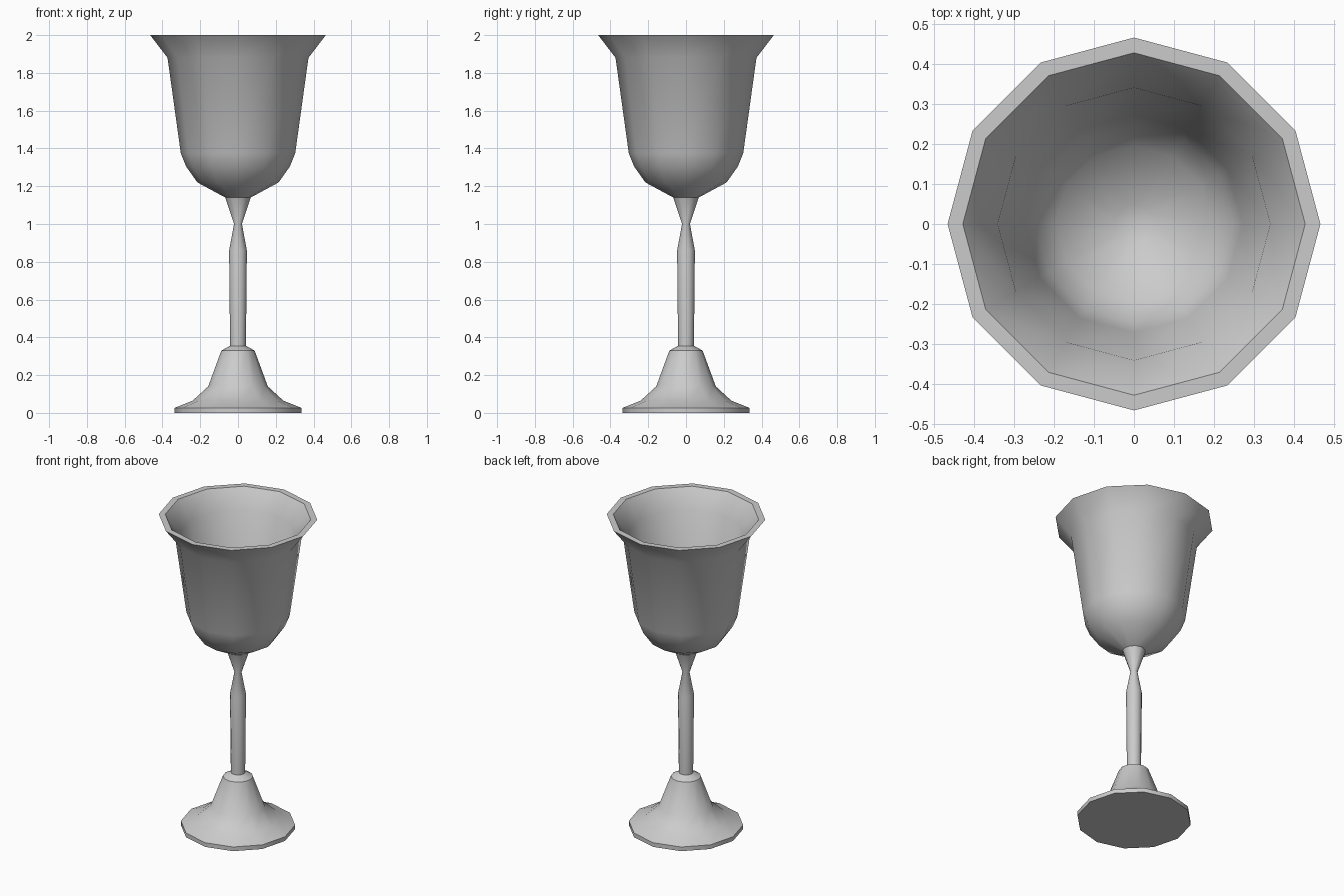
import bpy, bmesh, math

if "Cube" in bpy.data.objects:
    bpy.data.objects.remove(bpy.data.objects["Cube"])

SIDES = 12


def lathe(name, profile):
    """Revolve (radius, z) points, ordered so that faces point outward."""
    bm = bmesh.new()
    rings = []
    for r, z in profile:
        if r == 0:
            rings.append([bm.verts.new((0, 0, z))] * SIDES)
        else:
            rings.append([bm.verts.new((r * math.cos(math.tau * i / SIDES),
                                        r * math.sin(math.tau * i / SIDES), z))
                          for i in range(SIDES)])
    for a, b in zip(rings, rings[1:]):
        for i in range(SIDES):
            j = (i + 1) % SIDES
            corners = list(dict.fromkeys((a[i], a[j], b[j], b[i])))
            bm.faces.new(corners)
    mesh = bpy.data.meshes.new(name)
    bm.to_mesh(mesh)
    bm.free()
    obj = bpy.data.objects.new(name, mesh)
    bpy.context.collection.objects.link(obj)
    bpy.ops.object.select_all(action='DESELECT')
    obj.select_set(True)
    bpy.context.view_layer.objects.active = obj
    bpy.ops.object.shade_smooth_by_angle(angle=math.radians(35))
    return obj


# Flared foot with a flat underside
lathe("foot", [(0, 0), (0.335, 0), (0.335, 0.027), (0.24, 0.065),
               (0.158, 0.14), (0.088, 0.33), (0.042, 0.355)])

# Slim stem, pinched below the bowl
lathe("stem", [(0.042, 0.355), (0.047, 0.86), (0.021, 1.0), (0.067, 1.14)])

# Bowl: outside up to the flared rim, then down the inside
lathe("bowl", [(0.067, 1.14), (0.215, 1.22), (0.275, 1.305), (0.303, 1.375),
               (0.373, 1.88), (0.465, 2.0),
               (0.427, 2.0), (0.34, 1.885), (0.271, 1.385), (0.247, 1.325),
               (0.195, 1.25), (0.05, 1.175), (0, 1.17)])
